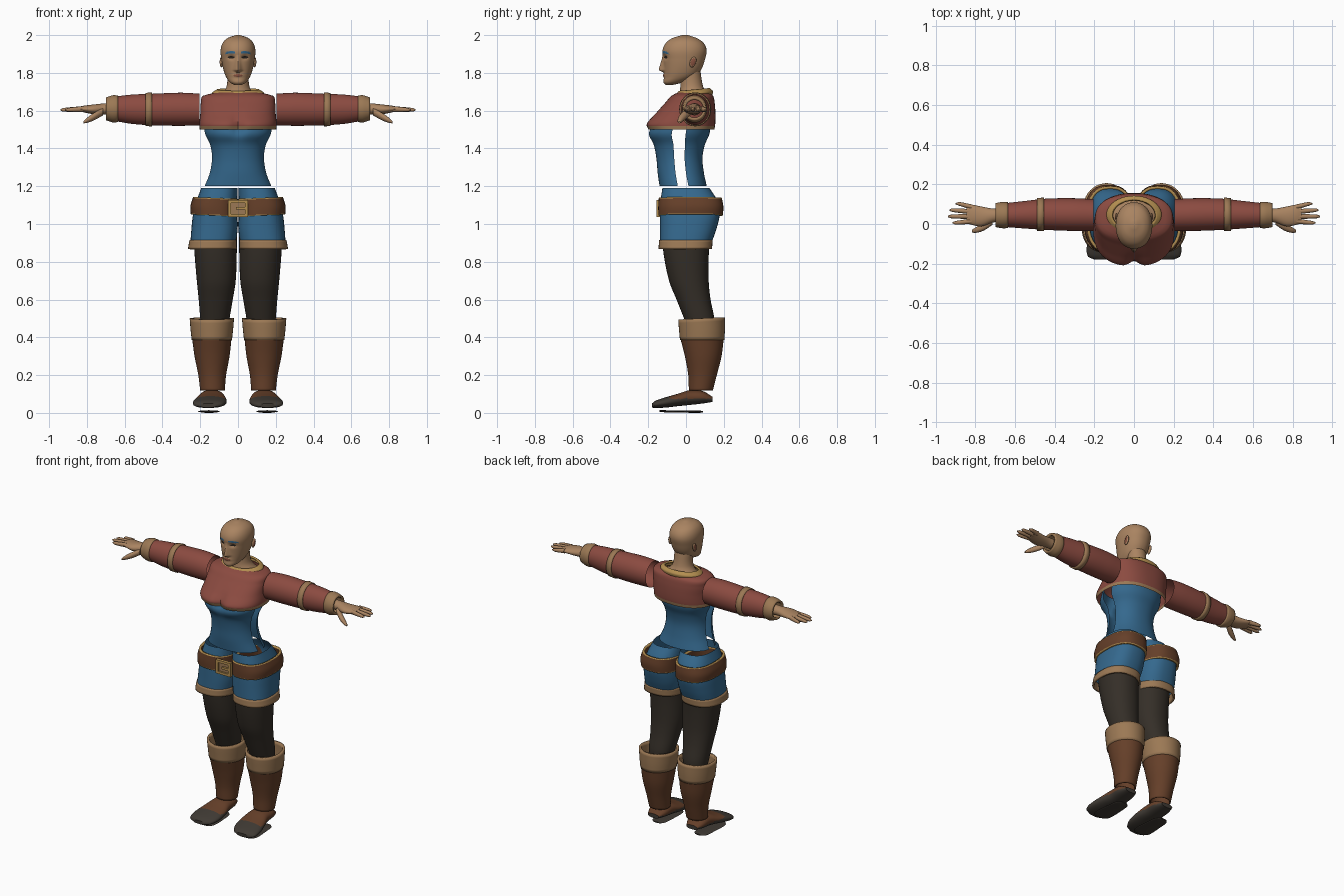
import bpy, bmesh, math
from math import exp

cube = bpy.data.objects.get("Cube")
if cube:
    bpy.data.objects.remove(cube)


def material(name, *rgb):
    m = bpy.data.materials.new(name)
    m.use_nodes = True
    m.diffuse_color = (*rgb, 1)
    m.node_tree.nodes["Principled BSDF"].inputs["Base Color"].default_value = (*rgb, 1)
    return m


SKIN = material("skin", .40, .23, .12)
RED = material("red_cloth", .26, .07, .052)
BLUE = material("blue_cloth", .035, .14, .27)
TAN = material("tan_trim", .33, .19, .09)
BROWN = material("brown_leather", .13, .05, .022)
TIGHTS = material("dark_tights", .035, .028, .021)
SHOE = material("shoe_grey", .05, .042, .034)
GOLD = material("gold_trim", .45, .27, .08)
LIP = material("lip_brown", .22, .075, .045)
EYE = material("eye_dark", .02, .015, .012)


def sample(rings, t):
    """Smooth interpolation of the ring extents at position t."""
    n = len(rings)
    i = next((k for k in range(n - 1) if t <= rings[k + 1][0]), n - 2)
    a, b = rings[i], rings[i + 1]
    h = b[0] - a[0]
    f = (t - a[0]) / h

    def slope(k, j):
        lo, hi = rings[max(k - 1, 0)], rings[min(k + 1, n - 1)]
        return (hi[j] - lo[j]) / (hi[0] - lo[0]) * h

    return [(2*f**3 - 3*f*f + 1) * a[j] + (f**3 - 2*f*f + f) * slope(i, j)
            + (3*f*f - 2*f**3) * b[j] + (f**3 - f*f) * slope(i + 1, j) for j in range(1, 5)]


def loft(name, axis, rings, mats, bands=(), seg=40, steps=24, p=2.0, side=1,
         caps=False, warp=None, paint=None, drop=None, thick=0):
    """Skin over rings (t, u0, u1, v0, v1); colours change at the band positions."""
    t0, t1 = rings[0][0], rings[-1][0]
    ts = sorted({t0 + (t1 - t0) * k / steps for k in range(steps + 1)} | set(bands))
    bm = bmesh.new()
    loops = []
    for t in ts:
        u0, u1, v0, v1 = sample(rings, t)
        loop = []
        for k in range(seg):
            a = math.tau * k / seg
            c, s = math.cos(a), math.sin(a)
            u = (u0 + u1) / 2 + (u1 - u0) / 2 * math.copysign(abs(c) ** (2 / p), c)
            v = (v0 + v1) / 2 + (v1 - v0) / 2 * math.copysign(abs(s) ** (2 / p), s)
            x, y, z = {"z": (u, v, t), "x": (t, u, v), "y": (u, t, v)}[axis]
            if warp:
                x, y, z = warp(x, y, z)
            loop.append(bm.verts.new((x * side, y, z)))
        loops.append(loop)
    for r in range(len(ts) - 1):
        mid = (ts[r] + ts[r + 1]) / 2
        for k in range(seg):
            if drop and drop(k, mid):
                continue
            j = (k + 1) % seg
            f = bm.faces.new((loops[r][k], loops[r][j], loops[r + 1][j], loops[r + 1][k]))
            f.material_index = sum(mid > b for b in bands)
            if paint:
                f.material_index = paint(f.calc_center_median())
    if caps:
        bm.faces.new(loops[0][::-1])
        bm.faces.new(loops[-1]).material_index = len(bands) if not paint else 0
    bmesh.ops.recalc_face_normals(bm, faces=bm.faces)
    return finish(name, bm, mats, thick)


def finish(name, bm, mats, thick=0):
    me = bpy.data.meshes.new(name)
    bm.to_mesh(me)
    bm.free()
    for m in mats:
        me.materials.append(m)
    ob = bpy.data.objects.new(name, me)
    bpy.context.scene.collection.objects.link(ob)
    bpy.ops.object.select_all(action="DESELECT")
    ob.select_set(True)
    bpy.context.view_layer.objects.active = ob
    bpy.ops.object.shade_smooth_by_angle(angle=math.radians(40))
    if thick:
        ob.modifiers.new("thickness", "SOLIDIFY").thickness = thick
    return ob


def sym(z, x, y0, y1):
    return (z, -x, x, y0, y1)


# Head with nose, eye sockets, mouth and painted face
def face_shape(x, y, z):
    if y < -.03:
        rise = max(0, min(1, (1.895 - z) / .075)) * max(0, min(1, (z - 1.80) / .014))
        y -= .027 * rise * exp(-(x / (.009 + .008 * rise)) ** 2)
        y += .010 * exp(-((abs(x) - .036) / .018) ** 2 - ((z - 1.883) / .013) ** 2)
        y -= .006 * exp(-(x / .024) ** 2 - ((z - 1.786) / .009) ** 2)
    return x, y, z


def face_paint(c):
    ax = abs(c.x)
    if c.y > -.04:
        return 0
    if (ax / .024) ** 2 + ((c.z - 1.786) / .008) ** 2 < 1:
        return 1
    if ((ax - .037) / .017) ** 2 + ((c.z - 1.882) / .0055) ** 2 < 1:
        return 2
    arch = 1.903 + .006 * math.sin(ax * 45)
    if .014 < ax < .068 and abs(c.z - arch) < .005:
        return 3
    return 0


loft("head", "z", [sym(1.736, .02, -.108, -.07), sym(1.75, .043, -.119, -.015),
     sym(1.78, .064, -.116, .05), sym(1.82, .078, -.117, .082), sym(1.87, .088, -.12, .1),
     sym(1.92, .092, -.124, .109), sym(1.96, .08, -.105, .092),
     sym(1.985, .054, -.07, .055), sym(2.0, .012, -.02, .01)],
     [SKIN, LIP, EYE, BLUE], seg=128, steps=90, p=2.15, caps=True, warp=face_shape, paint=face_paint)
loft("neck", "z", [sym(1.67, .125, -.04, .125), sym(1.69, .085, -.035, .11),
     sym(1.73, .06, -.03, .09), sym(1.82, .056, -.03, .075)], [SKIN])


# Upper body: cropped shirt over a bodice split down both sides
def bust(x, y, z):
    if y < -.05:
        y += .03 * exp(-(x / .03) ** 2) * exp(-((z - 1.52) / .055) ** 2)
    return x, y, z


def side_gap(k, z):
    return z < 1.55 and min(k % 32, 31 - k % 32) < 2


loft("bodice", "z", [sym(1.2, .18, -.14, .11), sym(1.27, .152, -.15, .095),
     sym(1.35, .14, -.157, .087), sym(1.42, .15, -.172, .1), sym(1.48, .178, -.202, .125),
     sym(1.56, .18, -.16, .13)], [BLUE], seg=64, p=2.2, warp=bust, drop=side_gap)
loft("shirt", "z", [sym(1.5, .203, -.203, .15), sym(1.53, .205, -.212, .155),
     sym(1.58, .2, -.168, .156), sym(1.64, .197, -.112, .152), sym(1.68, .183, -.075, .143),
     sym(1.695, .12, -.045, .125)], [TAN, RED], bands=[1.52], seg=64, p=2.4, warp=bust)
loft("collar", "z", [sym(1.675, .14, -.06, .14), sym(1.695, .137, -.052, .142),
     sym(1.712, .112, -.038, .125)], [GOLD], steps=8, thick=.012,
     warp=lambda x, y, z: (x, y, z + .09 * (y - .04)))

for s, side in ((1, "left_"), (-1, "right_")):
    # Head side
    bm = bmesh.new()
    bmesh.ops.create_uvsphere(bm, u_segments=16, v_segments=10, radius=1)
    for v in bm.verts:
        v.co = (s * (.088 + v.co.x * .009), .037 + v.co.y * .017 + v.co.z * .006, 1.857 + v.co.z * .028)
    for f in bm.faces:
        f.material_index = int(abs(f.calc_center_median().x) > .094)
    finish(side + "ear", bm, [SKIN, LIP])

    # Sleeve, cuff and hand
    loft(side + "sleeve", "x", [(.205, -.035, .125, 1.522, 1.69), (.3, -.035, .13, 1.52, 1.695),
         (.44, -.03, .128, 1.522, 1.69), (.56, -.022, .115, 1.53, 1.685), (.65, -.015, .105, 1.545, 1.675)],
         [RED], side=s)
    loft(side + "elbow_band", "x", [(.455, -.036, .134, 1.517, 1.697), (.49, -.034, .13, 1.518, 1.694)],
         [TAN], side=s, steps=2, thick=.012)
    loft(side + "sleeve_cuff", "x", [(.635, -.02, .11, 1.54, 1.68), (.66, -.022, .112, 1.537, 1.682),
         (.70, -.015, .105, 1.55, 1.67)], [TAN], side=s, steps=6, thick=.014)
    loft(side + "palm", "x", [(.64, .01, .08, 1.575, 1.64), (.71, .008, .078, 1.58, 1.638),
         (.77, -.012, .088, 1.582, 1.632), (.82, -.004, .098, 1.592, 1.626), (.845, .004, .096, 1.598, 1.62)],
         [SKIN], side=s, caps=True, seg=24, steps=14)
    for i, (finger, tip) in enumerate((("index", .915), ("middle", .94), ("ring", .932), ("little", .90))):
        y = .014 + i * .024
        end = y + (i - 1) * .008
        loft(side + finger + "_finger", "x", [(.82, y - .013, y + .013, 1.594, 1.624),
             (tip - .015, end - .009, end + .009, 1.595, 1.614), (tip, end - .003, end + .003, 1.601, 1.607)],
             [SKIN], side=s, caps=True, seg=12, steps=10)
    loft(side + "thumb", "x", [(.715, -.005, .035, 1.575, 1.615), (.76, -.034, .006, 1.55, 1.59),
         (.80, -.045, -.018, 1.535, 1.562), (.818, -.042, -.03, 1.533, 1.543)],
         [SKIN], side=s, caps=True, seg=12, steps=10)

    # Shorts, hem and belt half
    loft(side + "shorts", "z", [(.9, .012, .252, -.138, .135), (.97, .002, .247, -.138, .16),
         (1.05, .002, .238, -.138, .178), (1.12, .002, .22, -.135, .168), (1.19, .002, .195, -.125, .125)],
         [BLUE], side=s, p=2.5)
    loft(side + "shorts_hem", "z", [(.868, .008, .265, -.146, .138), (.915, .008, .257, -.142, .141)],
         [TAN], side=s, p=2.4, steps=4, thick=.012)
    loft(side + "belt", "z", [(1.045, .001, .25, -.146, .195), (1.09, .001, .252, -.147, .198),
         (1.138, .001, .238, -.144, .19)], [GOLD, BROWN, GOLD], bands=[1.05, 1.132], side=s, p=2.5,
         steps=8, thick=.014, warp=lambda x, y, z: (x, y, z + .04 * (x - .12)))

    # Leg, boot and shoe
    loft(side + "leg", "z", [(.45, .055, .195, .01, .15), (.5, .045, .2, -.01, .15),
         (.6, .028, .208, -.05, .13), (.7, .012, .218, -.09, .12), (.87, .006, .232, -.122, .122),
         (.97, .004, .235, -.12, .135)], [TIGHTS], side=s, p=2.15)
    loft(side + "boot", "z", [(.118, .07, .2, .015, .142), (.2, .063, .21, .012, .163),
         (.3, .045, .23, -.006, .188), (.395, .034, .243, -.03, .2)], [BROWN], side=s, thick=.008)
    loft(side + "boot_cuff", "z", [(.385, .032, .245, -.032, .203), (.44, .026, .251, -.037, .206),
         (.5, .021, .256, -.041, .206)], [TAN], side=s, steps=6, thick=.014,
         warp=lambda x, y, z: (x, y, z + .05 * (y - .08) * (z > .45)))
    loft(side + "shoe", "y", [(-.18, .115, .2, .028, .05), (-.165, .085, .232, .026, .063),
         (-.11, .062, .238, .028, .082), (-.04, .062, .222, .036, .102), (.02, .072, .205, .042, .12),
         (.09, .078, .2, .05, .115), (.14, .1, .18, .058, .085)],
         [SHOE, BROWN], side=s, p=2.3, caps=True,
         paint=lambda c: int(c.z > .075 and c.y > -.09))
    loft(side + "sole", "y", [(-.14, .12, .19, .006, .014), (-.11, .098, .21, .003, .014),
         (0, .1, .205, .001, .013), (.07, .11, .195, 0, .012), (.09, .13, .175, .003, .01)],
         [SHOE], side=s, caps=True, seg=24)


# Buckle: a square frame with a dark middle and a prong
def box(name, size, centre, mat):
    bm = bmesh.new()
    bmesh.ops.create_cube(bm, size=1)
    for v in bm.verts:
        v.co = [c + k * d for c, k, d in zip(centre, v.co, size)]
    finish(name, bm, [mat])


for d in (-1, 1):
    box("buckle_post", (.018, .02, .09), (.045 * d, -.145, 1.083), GOLD)
    box("buckle_bar", (.09, .02, .016), (0, -.145, 1.083 + .037 * d), GOLD)
box("buckle_plate", (.08, .012, .07), (0, -.138, 1.083), TAN)
box("buckle_prong", (.05, .018, .014), (.015, -.148, 1.083), GOLD)
